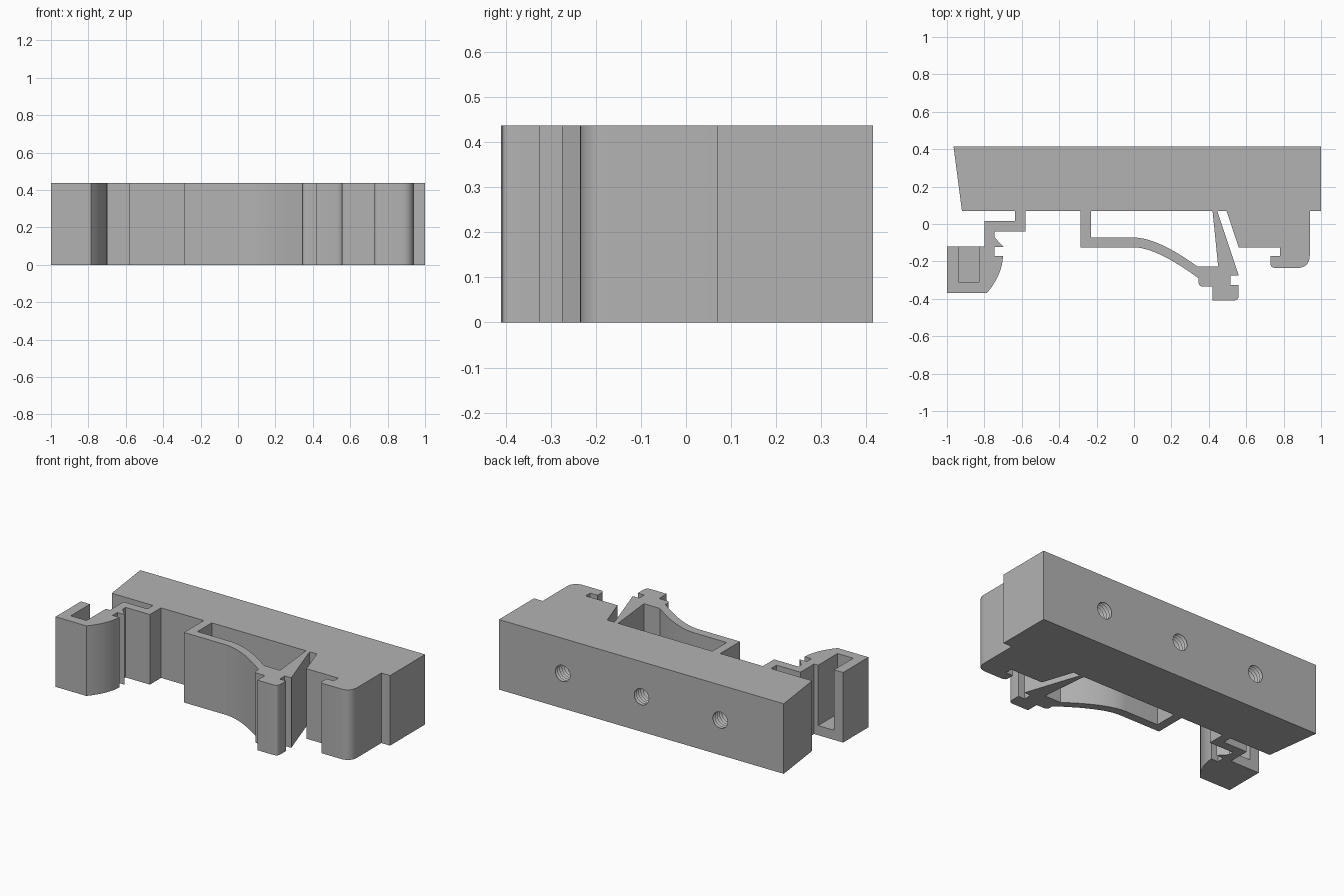
import bpy
import bmesh
import math
from mathutils import Matrix, Vector

HEIGHT = 0.437
BACK = 0.415

cube = bpy.data.objects.get("Cube")
if cube:
    bpy.data.objects.remove(cube, do_unlink=True)

grey = bpy.data.materials.new("plain grey")
grey.use_nodes = True
color = (0.45, 0.45, 0.45, 1)
grey.diffuse_color = color
grey.node_tree.nodes["Principled BSDF"].inputs["Base Color"].default_value = color


def bend(a, control, b, steps=8):
    """Points on a smooth bend from a to b."""
    a, c, b = Vector(a), Vector(control), Vector(b)
    return [tuple(a.lerp(c, i / steps).lerp(c.lerp(b, i / steps), i / steps))
            for i in range(steps + 1)]


def add_object(name, bm):
    bmesh.ops.recalc_face_normals(bm, faces=bm.faces)
    mesh = bpy.data.meshes.new(name)
    bm.to_mesh(mesh)
    bm.free()
    mesh.materials.append(grey)
    obj = bpy.data.objects.new(name, mesh)
    bpy.context.collection.objects.link(obj)
    return obj


def extrude_profile(name, points, bottom, top):
    bm = bmesh.new()
    face = bm.faces.new([bm.verts.new((x, y, bottom)) for x, y in points])
    out = bmesh.ops.extrude_face_region(bm, geom=[face])
    verts = [v for v in out["geom"] if isinstance(v, bmesh.types.BMVert)]
    bmesh.ops.translate(bm, verts=verts, vec=(0, 0, top - bottom))
    return add_object(name, bm)


def thread_cutter(name, x, depth=0.25, pitch=0.022, minor=0.05, major=0.063):
    """Ribbed bore, made by spinning a zigzag about the hole axis."""
    bm = bmesh.new()
    y = BACK + pitch
    path = [(0, y), (minor, y)]
    while y > BACK - depth:
        path += [(major, y - pitch / 2), (minor, y - pitch)]
        y -= pitch
    path.append((0, y))
    verts = [bm.verts.new((r, py, 0)) for r, py in path]
    edges = [bm.edges.new(pair) for pair in zip(verts, verts[1:])]
    bmesh.ops.spin(bm, geom=verts + edges, cent=(0, 0, 0), axis=(0, 1, 0),
                   angle=math.tau, steps=32)
    bmesh.ops.remove_doubles(bm, verts=bm.verts, dist=1e-4)
    bm.transform(Matrix.Translation((x, 0, HEIGHT / 2)))
    return add_object(name, bm)


# Main block with slanted left end
block = [(-0.92, 0.07), (-0.965, BACK), (1, BACK), (1, 0.07), (0.94, 0.07)]

# Fixed jaw with rounded corner and rail notch
fixed_jaw = (bend((0.94, -0.165), (0.94, -0.235), (0.87, -0.235))
             + bend((0.755, -0.235), (0.73, -0.235), (0.73, -0.21), 4)
             + [(0.73, -0.17), (0.78, -0.17), (0.78, -0.125),
                (0.56, -0.125), (0.495, 0.07)])

# Sprung latch: sloped arm and stepped catch
latch = ([(0.445, 0.07), (0.56, -0.275), (0.515, -0.275), (0.515, -0.325), (0.56, -0.325)]
         + bend((0.56, -0.38), (0.56, -0.41), (0.53, -0.41), 4)
         + [(0.42, -0.41), (0.42, -0.335)]
         + bend((0.37, -0.335), (0.345, -0.335), (0.345, -0.31), 4))

# Curved spring strip, outer side only; its inner side bounds the opening
strip = (bend((0.345, -0.29), (0.12, -0.125), (0, -0.125), 10)
         + [(-0.285, -0.125), (-0.285, 0.07)])

# Left arm with toothed hook and end block
hook = ([(-0.58, 0.07), (-0.58, -0.04), (-0.747, -0.04), (-0.747, -0.07),
         (-0.697, -0.123), (-0.747, -0.123), (-0.747, -0.17)]
        + bend((-0.7, -0.17), (-0.705, -0.275), (-0.787, -0.37))
        + [(-1, -0.37), (-1, -0.12), (-0.8, -0.12), (-0.8, 0.015),
           (-0.635, 0.015), (-0.635, 0.07)])

body = extrude_profile("clip_body", block + fixed_jaw + latch + strip + hook, 0, HEIGHT)

# Cutters: spring opening, end pocket and three threaded holes
opening = ([(-0.23, 0.07), (-0.23, -0.072)]
           + bend((0, -0.072), (0.13, -0.075), (0.34, -0.228), 10)
           + [(0.45, -0.228), (0.42, 0.07)])
pocket = [(-0.937, -0.31), (-0.828, -0.31), (-0.828, -0.1), (-0.937, -0.1)]
cutters = [extrude_profile("spring_opening_cutter", opening, -0.1, HEIGHT + 0.1),
           extrude_profile("end_pocket_cutter", pocket, 0.06, HEIGHT + 0.1)]
cutters += [thread_cutter("threaded_hole_cutter", x) for x in (-0.527, 0.016, 0.56)]

bpy.context.view_layer.objects.active = body
body.select_set(True)
for cutter in cutters:
    cutter.hide_render = True
    mod = body.modifiers.new("cut", "BOOLEAN")
    mod.operation = "DIFFERENCE"
    mod.solver = "EXACT"
    mod.object = cutter
    bpy.ops.object.modifier_apply(modifier=mod.name)
    bpy.data.objects.remove(cutter, do_unlink=True)

bpy.ops.object.select_all(action="DESELECT")
body.select_set(True)
bpy.ops.object.shade_smooth_by_angle(angle=math.radians(25))
